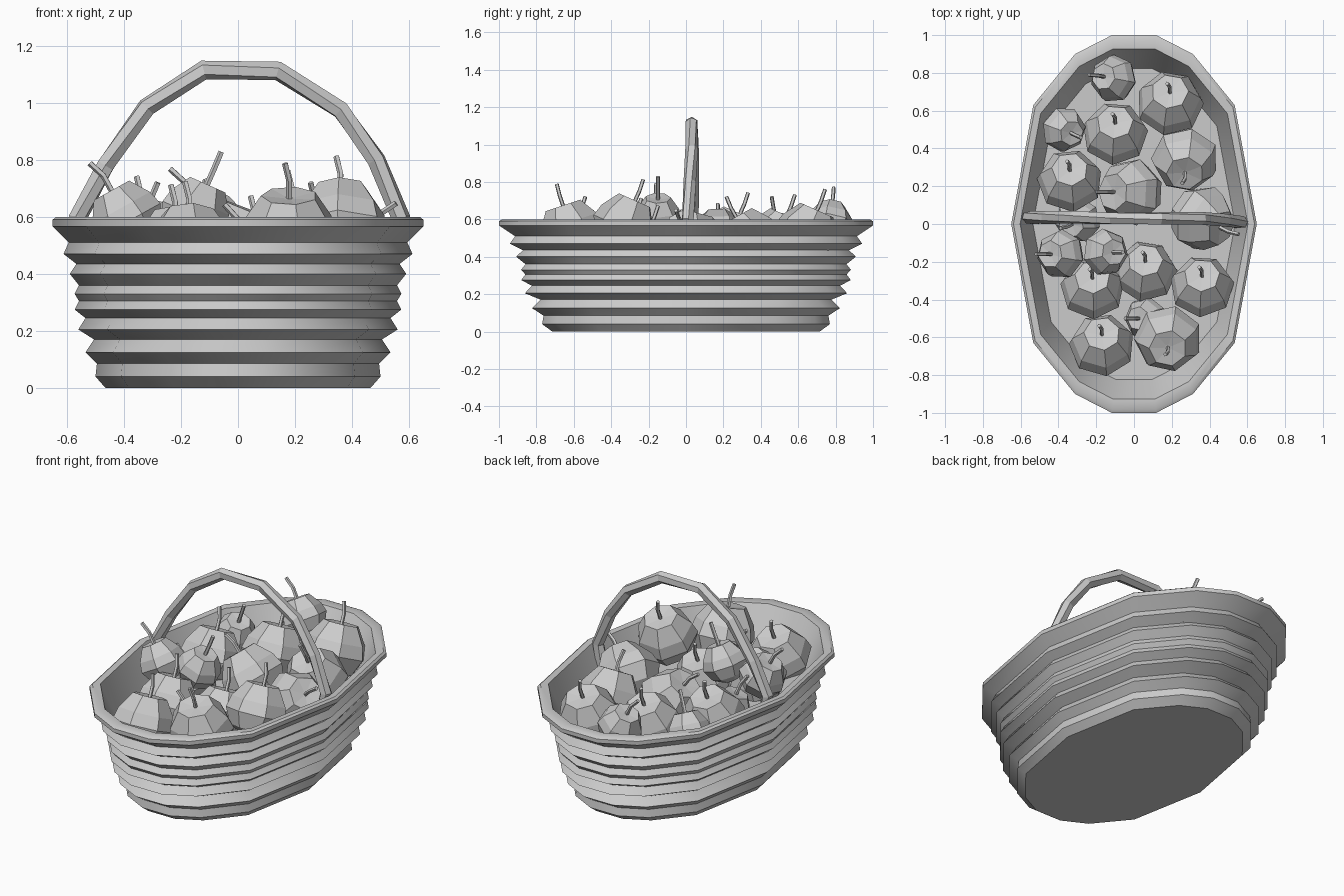
import bpy, bmesh, math
from mathutils import Vector

cube = bpy.data.objects.get("Cube")
if cube:
    bpy.data.objects.remove(cube, do_unlink=True)

grey = bpy.data.materials.new("plain grey")
grey.use_nodes = True
COLOUR = (0.6, 0.6, 0.6, 1)
grey.diffuse_color = COLOUR
grey.node_tree.nodes["Principled BSDF"].inputs["Base Color"].default_value = COLOUR


def loft(name, rings, smooth=None):
    """Skin a list of equal-sized rings and close both ends."""
    bm = bmesh.new()
    loops = [[bm.verts.new(p) for p in ring] for ring in rings]
    n = len(loops[0])
    for a, b in zip(loops, loops[1:]):
        for i in range(n):
            j = (i + 1) % n
            bm.faces.new((a[i], a[j], b[j], b[i]))
    bm.faces.new(loops[0][::-1])
    bm.faces.new(loops[-1])
    bmesh.ops.recalc_face_normals(bm, faces=bm.faces)
    mesh = bpy.data.meshes.new(name)
    bm.to_mesh(mesh)
    bm.free()
    mesh.materials.append(grey)
    obj = bpy.data.objects.new(name, mesh)
    bpy.context.collection.objects.link(obj)
    if smooth:
        bpy.ops.object.select_all(action="DESELECT")
        obj.select_set(True)
        bpy.context.view_layer.objects.active = obj
        bpy.ops.object.shade_smooth_by_angle(angle=math.radians(smooth))


def ring(centre, u, v, radius, sides, turn=0.0):
    angles = [math.tau * i / sides + turn for i in range(sides)]
    return [centre + radius * (math.cos(a) * u + math.sin(a) * v) for a in angles]


def tube(name, path, radius, sides, side_axis, twist=0.0):
    """Sweep a polygon along a path."""
    pts = [Vector(p) for p in path]
    rings = []
    for i, p in enumerate(pts):
        along = (pts[min(i + 1, len(pts) - 1)] - pts[max(i - 1, 0)]).normalized()
        u = along.cross(side_axis).normalized()
        rings.append(ring(p, u, along.cross(u), radius, sides, i * twist))
    loft(name, rings)


# Basket: long faceted oval, ribbed outside, with a rim and raised inner floor
quarter = [(1, 0), (.82, .63), (.48, .9), (.18, 1)]
half = quarter + [(-x, y) for x, y in quarter[::-1]]
outline = half + [(x, -y) for x, y in half[-2:0:-1]]
wall = [(.465, 0), (.5, .04), (.495, .085), (.535, .125), (.505, .17),
        (.56, .205), (.535, .245), (.573, .275), (.558, .305), (.573, .33),
        (.558, .36), (.59, .4), (.567, .435), (.612, .47), (.594, .51),
        (.65, .567), (.65, .59), (.638, .6), (.603, .597), (.535, .4)]
loft("basket", [[(x * r, y * r / .65, z) for x, y in outline] for r, z in wall], 35)

# Handle: twisted arch whose ends run down inside the basket
arch = [(-.52, .03, .42), (-.56, .035, .6), (-.465, .035, .78), (-.32, .035, .985),
        (-.12, .03, 1.115), (.14, .03, 1.112), (.36, .03, .975),
        (.485, .02, .8), (.57, .01, .6), (.53, .01, .42)]
tube("handle", arch, .034, 6, Vector((0, 1, 0)), .25)

# Fruit: x, y, radius, top height, then the lean of the stem end in x and y
fruits = [
    (-.11, .77, .128, .7, -.5, .1), (.19, .64, .18, .68, 0, .4),
    (-.1, .48, .176, .65, 0, .4), (-.37, .5, .122, .63, .4, -.2),
    (-.34, .23, .175, .66, 0, .4), (.27, .34, .18, .65, 0, -.5),
    (-.02, .17, .18, .65, -.7, 0), (.36, .03, .178, .65, 1, -.5),
    (-.39, -.16, .132, .72, -.5, 0), (-.15, -.15, .126, .735, .4, 0),
    (.06, -.25, .17, .59, 0, .4), (.36, -.33, .172, .73, 0, .4),
    (-.22, -.34, .172, .63, 0, .4), (-.17, -.64, .175, .64, 0, .4),
    (.18, -.61, .182, .7, 0, -.3), (.06, -.5, .115, .56, -.4, 0),
    (-.3, .02, .125, .56, -.3, -.2),
]
body = [(.3, -.85), (.75, -.6), (1, -.1), (.9, .3), (.55, .83), (.1, .78)]
for k, (x, y, r, top, lean_x, lean_y) in enumerate(fruits):
    axis = Vector((lean_x, lean_y, .9)).normalized()
    u = axis.orthogonal().normalized()
    v = axis.cross(u)
    centre = Vector((x, y, top - .93 * r))
    loft(f"fruit_{k}", [ring(centre + axis * h * r, u, v, w * r, 7, k) for w, h in body])
    base = centre + axis * r * .75
    bend = base + axis * .07
    tip = bend + (axis + Vector((lean_x - .3, 0, .3))).normalized() * .065
    tube(f"stem_{k}", [base, bend, tip], .011, 5, Vector((0, 1, .1)))
